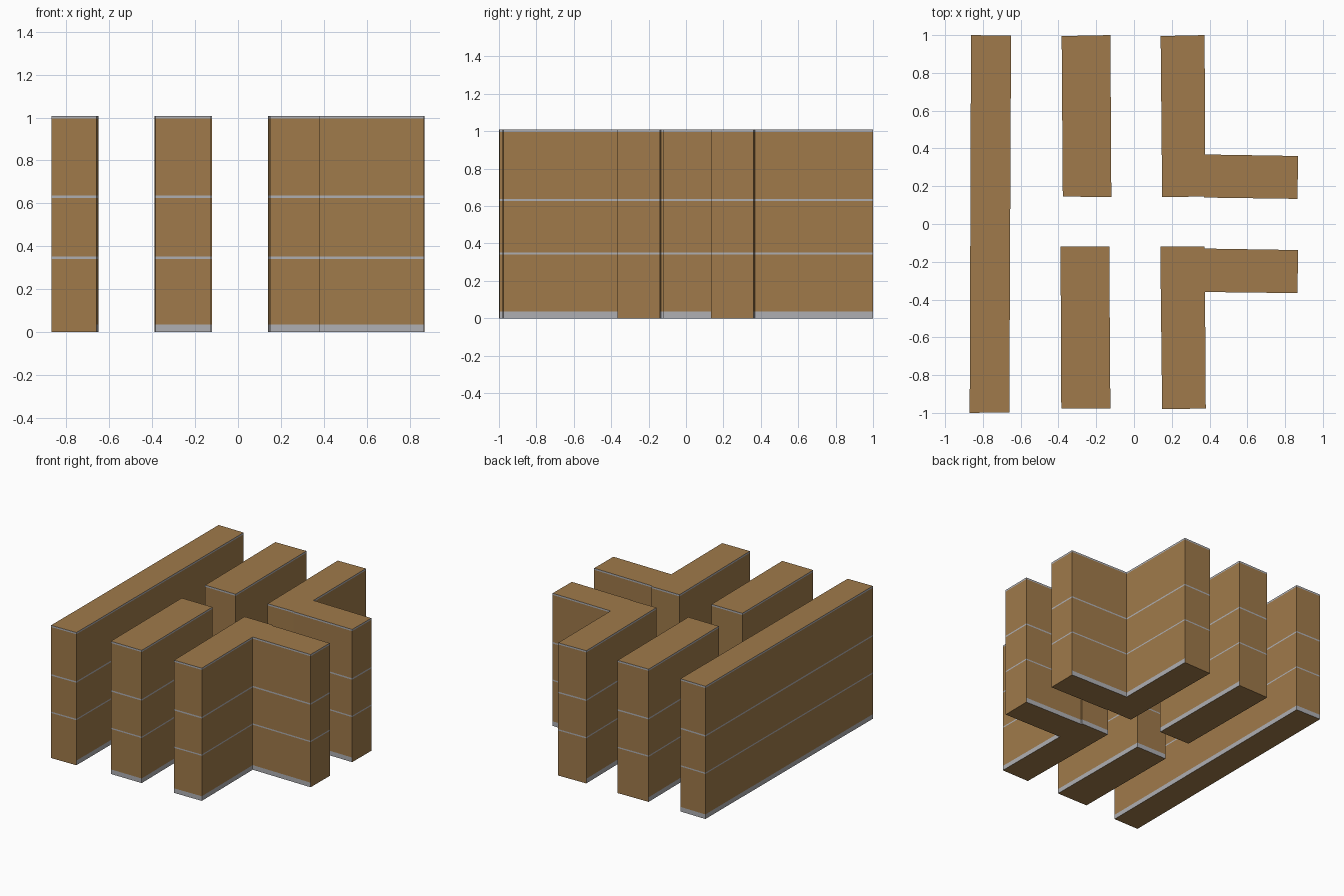
import bpy, bmesh

if "Cube" in bpy.data.objects:
    bpy.data.objects.remove(bpy.data.objects["Cube"])


def material(name, color):
    m = bpy.data.materials.new(name)
    m.diffuse_color = (*color, 1)
    m.use_nodes = True
    m.node_tree.nodes["Principled BSDF"].inputs["Base Color"].default_value = m.diffuse_color
    return m


brick = material("brick", (0.35, 0.195, 0.069))
stone = material("stone", (0.43, 0.43, 0.45))

# storey lines: (top of strip, is it a grey band)
STRIPS = [(0.035, True), (0.342, False), (0.352, True), (0.626, False),
          (0.637, True), (0.995, False), (1.008, True)]


def block(name, outline, no_plinth=()):
    """Extrude a counter-clockwise outline strip by strip, banding the walls."""
    bm = bmesh.new()
    n = len(outline)
    ring = [bm.verts.new((x, y, 0)) for x, y in outline]
    bm.faces.new(ring[::-1])
    for level, (z, grey) in enumerate(STRIPS):
        upper = [bm.verts.new((x, y, z)) for x, y in outline]
        for i in range(n):
            j = (i + 1) % n
            f = bm.faces.new((ring[i], ring[j], upper[j], upper[i]))
            f.material_index = int(grey and not (level == 0 and i in no_plinth))
        ring = upper
    bm.faces.new(ring)
    me = bpy.data.meshes.new(name)
    bm.to_mesh(me)
    bm.free()
    me.materials.append(brick)
    me.materials.append(stone)
    bpy.context.collection.objects.link(bpy.data.objects.new(name, me))


# long row on the left
block("long_block", [(-0.87, -1.0), (-0.66, -0.997), (-0.651, 0.997), (-0.863, 1.0)], {0})

# two middle rows
block("middle_block_back", [(-0.377, 0.145), (-0.12, 0.143), (-0.125, 1.0), (-0.383, 0.995)], {2})
block("middle_block_front", [(-0.385, -0.977), (-0.125, -0.977), (-0.131, -0.12), (-0.389, -0.12)])

# two L-shaped corner blocks facing each other across the street
block("corner_block_back",
      [(0.149, 0.143), (0.37, 0.145), (0.37, 0.14), (0.866, 0.133),
       (0.868, 0.36), (0.376, 0.368), (0.374, 1.0), (0.141, 0.995)], {3, 6})
block("corner_block_front",
      [(0.149, -0.98), (0.38, -0.977), (0.376, -0.36), (0.866, -0.366),
       (0.868, -0.138), (0.374, -0.13), (0.374, -0.12), (0.139, -0.12)], {3})
